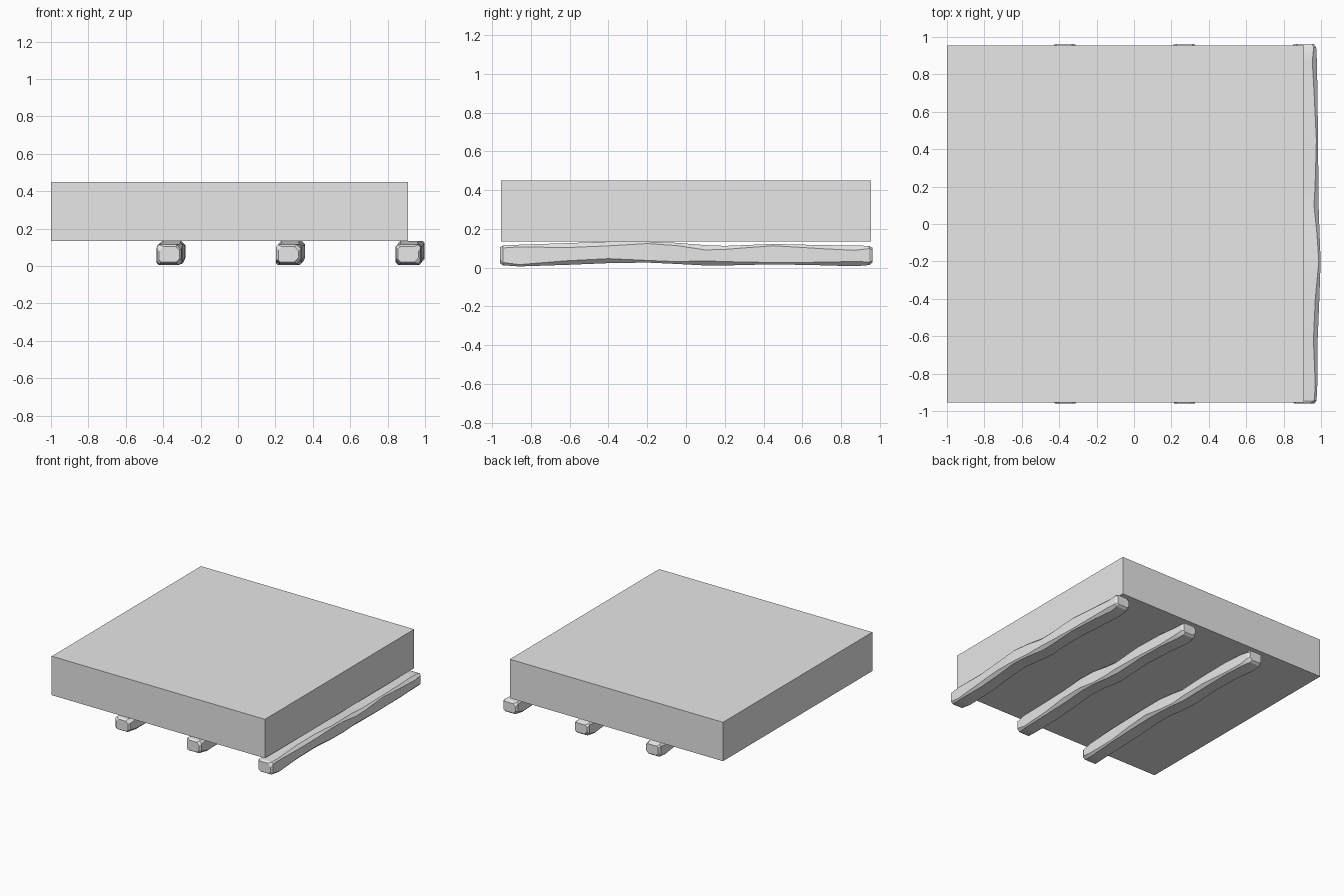
import bpy
import bmesh
import math

cube = bpy.data.objects.get("Cube")
if cube:
    bpy.data.objects.remove(cube, do_unlink=True)

grey = bpy.data.materials.new("plain grey")
grey.use_nodes = True
grey.diffuse_color = (0.8, 0.8, 0.8, 1)
grey.node_tree.nodes["Principled BSDF"].inputs["Base Color"].default_value = (0.8, 0.8, 0.8, 1)


def finish(name, bm):
    bmesh.ops.recalc_face_normals(bm, faces=bm.faces)
    mesh = bpy.data.meshes.new(name)
    bm.to_mesh(mesh)
    bm.free()
    mesh.materials.append(grey)
    obj = bpy.data.objects.new(name, mesh)
    bpy.context.collection.objects.link(obj)
    return obj


# Thick square slab
bm = bmesh.new()
bmesh.ops.create_cube(bm, size=1)
for v in bm.verts:
    v.co = (v.co.x * 1.91 - 0.045, v.co.y * 1.91, v.co.z * 0.315 + 0.2925)
finish("slab", bm)

# Rough beam stations: y, sideways shift, half width, bottom, top
STATIONS = [
    (-0.96, -0.01, 0.054, 0.022, 0.104),
    (-0.945, -0.01, 0.066, 0.012, 0.114),
    (-0.86, -0.008, 0.068, 0.006, 0.118),
    (-0.62, -0.004, 0.066, 0.014, 0.126),
    (-0.40, 0.004, 0.067, 0.023, 0.134),
    (-0.20, 0.010, 0.068, 0.026, 0.134),
    (-0.05, 0.006, 0.066, 0.019, 0.128),
    (0.10, 0.001, 0.066, 0.011, 0.116),
    (0.20, 0.0, 0.066, 0.011, 0.112),
    (0.45, -0.003, 0.067, 0.017, 0.122),
    (0.70, -0.006, 0.067, 0.012, 0.116),
    (0.87, -0.010, 0.068, 0.007, 0.114),
    (0.945, -0.012, 0.066, 0.013, 0.112),
    (0.962, -0.012, 0.054, 0.026, 0.102),
]


def beam(name, x, chip):
    bm = bmesh.new()
    rings = []
    for i, (y, shift, w, low, high) in enumerate(STATIONS):
        cx, cz, h = x + shift, (low + high) / 2, (high - low) / 2
        ring = []
        # Square section with unevenly chipped corners
        for k, (sx, sz) in enumerate(((1, 1), (-1, 1), (-1, -1), (1, -1))):
            c = 0.017 + 0.008 * math.sin(i * 1.7 + k * 2 + chip)
            pair = [(cx + sx * w, cz + sz * (h - c)), (cx + sx * (w - c), cz + sz * h)]
            if sx * sz < 0:
                pair.reverse()
            ring += [bm.verts.new((px, y, pz)) for px, pz in pair]
        rings.append(ring)
    for a, b in zip(rings, rings[1:]):
        for k in range(len(a)):
            n = (k + 1) % len(a)
            bm.faces.new((a[k], a[n], b[n], b[k]))
    bm.faces.new(rings[0])
    bm.faces.new(rings[-1])
    obj = finish(name, bm)
    bpy.ops.object.select_all(action='DESELECT')
    obj.select_set(True)
    bpy.context.view_layer.objects.active = obj
    bpy.ops.object.shade_smooth_by_angle(angle=math.radians(30))


# Three supporting beams running front to back
for name, x, chip in (("right_beam", -0.358, 0), ("middle_beam", 0.28, 1), ("left_beam", 0.92, 2)):
    beam(name, x, chip)
